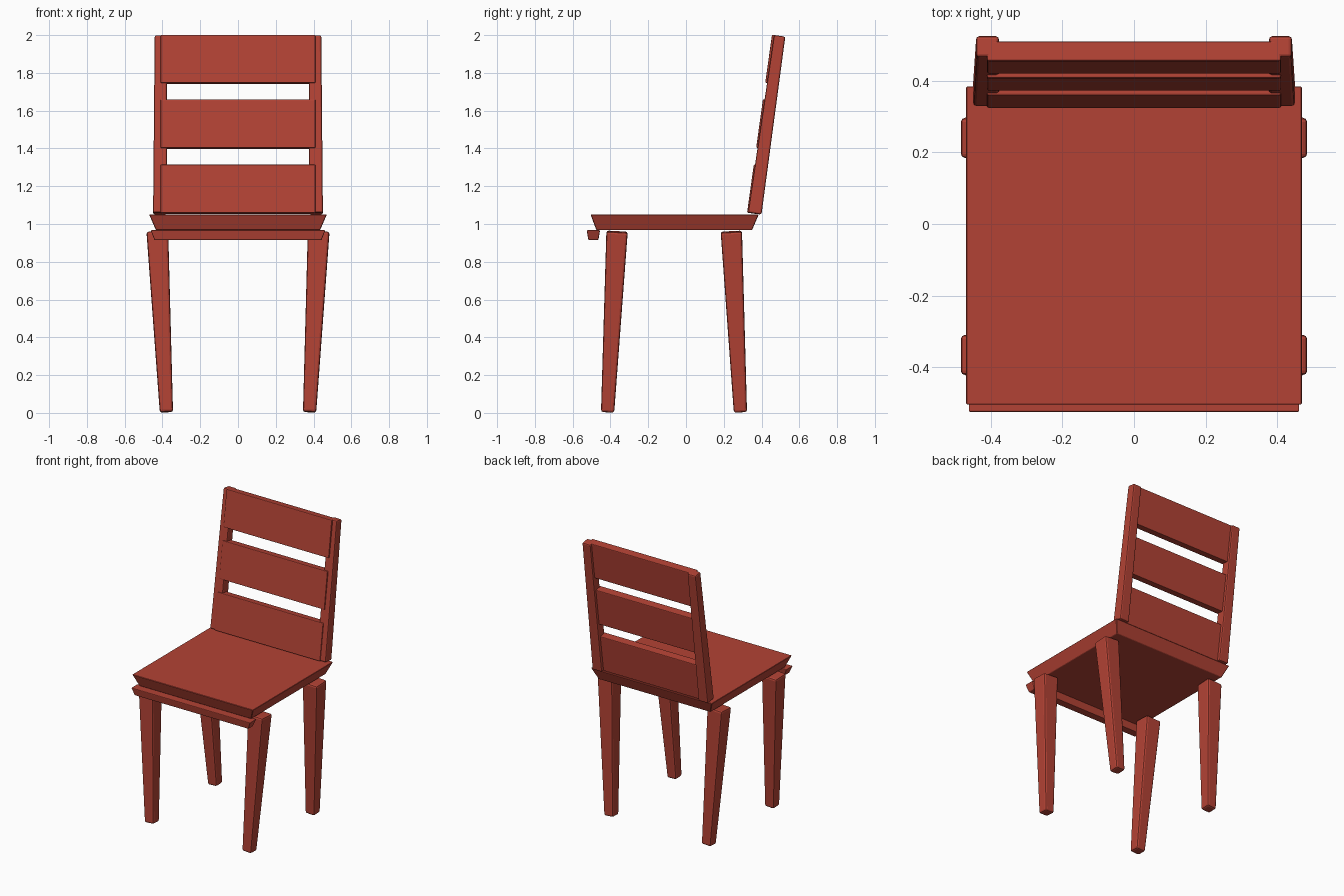
import bpy
from mathutils import Vector

if "Cube" in bpy.data.objects:
    bpy.data.objects.remove(bpy.data.objects["Cube"])

paint = bpy.data.materials.new("red_paint")
paint.diffuse_color = (0.45, 0.055, 0.035, 1)
paint.use_nodes = True
paint.node_tree.nodes["Principled BSDF"].inputs["Base Color"].default_value = paint.diffuse_color


def loft(name, rings, bevel, segments=2):
    """Box from a lower and an upper ring of four corners, with eased edges."""
    verts = [tuple(v) for ring in rings for v in ring]
    faces = [(3, 2, 1, 0), (4, 5, 6, 7)]
    faces += [(i, (i + 1) % 4, (i + 1) % 4 + 4, i + 4) for i in range(4)]
    mesh = bpy.data.meshes.new(name)
    mesh.from_pydata(verts, [], faces)
    mesh.materials.append(paint)
    obj = bpy.data.objects.new(name, mesh)
    bpy.context.collection.objects.link(obj)
    mod = obj.modifiers.new("eased_edges", "BEVEL")
    mod.width = bevel
    mod.segments = segments
    mod.limit_method = 'NONE'
    return obj


def beam(name, low, high, low_size, high_size, bevel):
    """Tapered bar between two points, ends square to its axis."""
    low, high = Vector(low), Vector(high)
    axis = (high - low).normalized()
    u = (Vector((1, 0, 0)) - axis * axis.x).normalized()
    v = axis.cross(u)
    corners = [(-.5, -.5), (.5, -.5), (.5, .5), (-.5, .5)]
    rings = [[p + u * (a * s[0]) + v * (b * s[1]) for a, b in corners]
             for p, s in ((low, low_size), (high, high_size))]
    return loft(name, rings, bevel)


def rect(x, y0, y1, z):
    return [(-x, y0, z), (x, y0, z), (x, y1, z), (-x, y1, z)]


# Seat and front rail, both flared upward
loft("seat", [rect(.435, -.475, .35, .968), rect(.47, -.505, .385, 1.05)], .003, 1)
loft("front_rail", [rect(.442, -.517, -.464, .915), rect(.463, -.526, -.455, .967)], .005)

for side, sx in (("left", -1), ("right", 1)):
    # Tapered splayed legs
    for end, y_low, y_high in (("front", -.415, -.365), ("back", .288, .24)):
        beam(f"{end}_leg_{side}", (sx * .379, y_low, .004), (sx * .427, y_high, .96),
             (.07, .07), (.115, .113), .012)
    # Leaning back posts
    beam(f"back_post_{side}", (sx * .4125, .364, 1.055), (sx * .409, .496, 1.996),
         (.074, .072), (.064, .06), .009)

# Back slats, set slightly proud of the posts
for i, (z0, z1) in enumerate(((1.056, 1.311), (1.4, 1.656), (1.744, 1.998))):
    lo, hi = [(0, .351 + .14 * (z - 1.056), z) for z in (z0, z1)]
    beam(f"back_slat_{i + 1}", lo, hi, (.82, .056), (.82, .056), .005)
